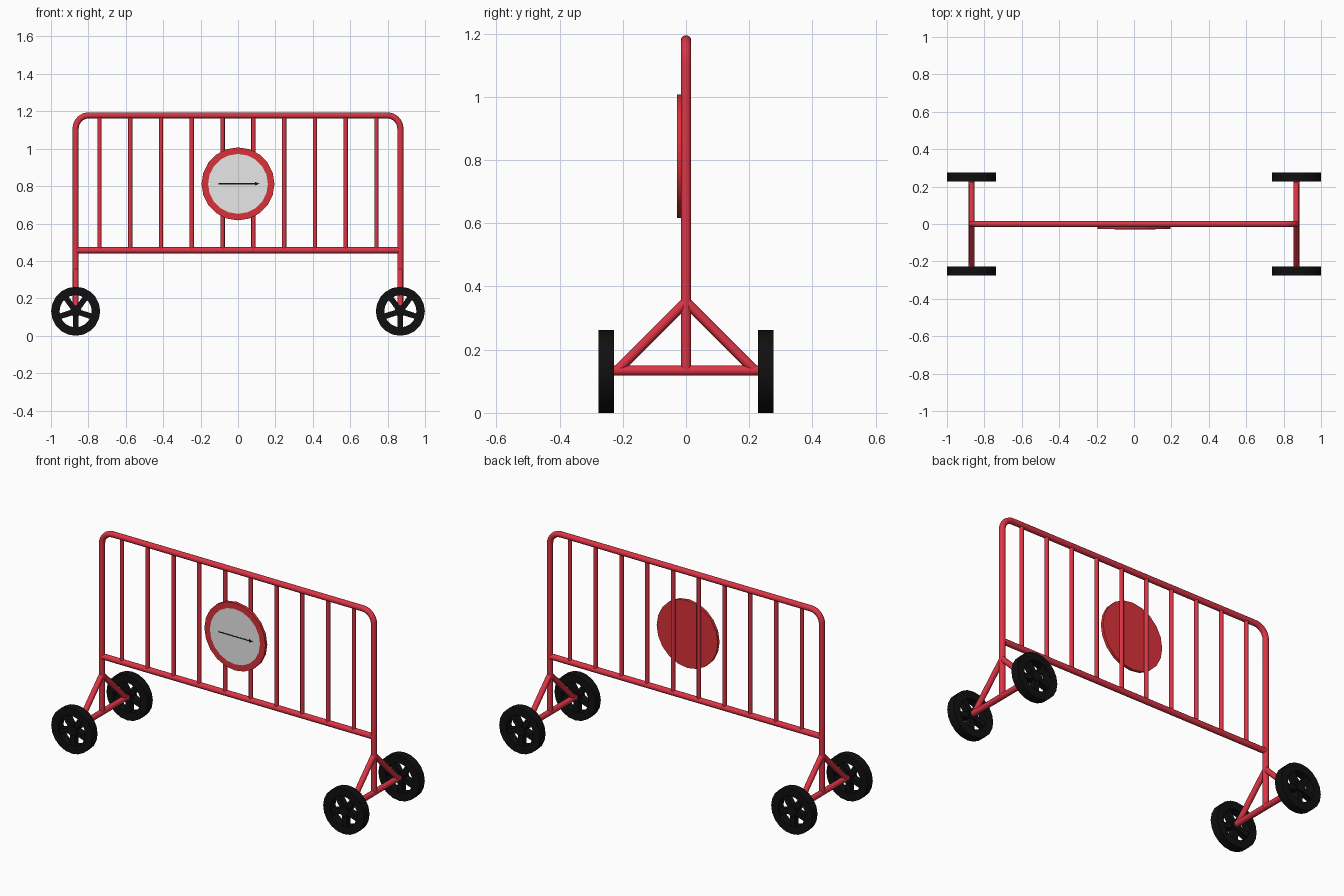
import bpy, bmesh, math
from mathutils import Matrix

if "Cube" in bpy.data.objects:
    bpy.data.objects.remove(bpy.data.objects["Cube"])


def mat(name, r, g, b):
    m = bpy.data.materials.new(name)
    m.diffuse_color = (r, g, b, 1)
    m.use_nodes = True
    m.node_tree.nodes["Principled BSDF"].inputs["Base Color"].default_value = m.diffuse_color
    return m


RED = mat("frame red", 0.72, 0.035, 0.06)
SIGN_RED = mat("sign red", 0.7, 0.032, 0.04)
WHITE = mat("sign white", 0.8, 0.8, 0.8)
BLACK = mat("rubber black", 0.005, 0.005, 0.005)

X = 0.868      # post position
TOP = 1.178    # top rail centre height
AXLE = 0.131   # wheel centre height


def tube(name, pts, r, m=RED):
    """Smooth round tube along a list of points."""
    c = bpy.data.curves.new(name, 'CURVE')
    c.dimensions = '3D'
    c.bevel_depth = r
    c.bevel_resolution = 4
    c.use_fill_caps = True
    s = c.splines.new('POLY')
    s.points.add(len(pts) - 1)
    for p, co in zip(s.points, pts):
        p.co = (*co, 1)
    s.use_smooth = True
    c.materials.append(m)
    o = bpy.data.objects.new(name, c)
    bpy.context.collection.objects.link(o)
    bpy.ops.object.select_all(action='DESELECT')
    o.select_set(True)
    bpy.context.view_layer.objects.active = o
    bpy.ops.object.convert(target='MESH')
    return o


def lathe(bm, profile, n, closed=True):
    """Revolve (radius, y) points about the y axis."""
    rings = []
    for r, y in profile:
        if r == 0:
            rings.append([bm.verts.new((0, y, 0))] * n)
        else:
            rings.append([bm.verts.new((r * math.cos(2 * math.pi * i / n), y,
                                        r * math.sin(2 * math.pi * i / n))) for i in range(n)])
    pairs = list(zip(rings, rings[1:]))
    if closed:
        pairs.append((rings[-1], rings[0]))
    for a, b in pairs:
        for i in range(n):
            j = (i + 1) % n
            bm.faces.new(list(dict.fromkeys((a[i], a[j], b[j], b[i]))))


def finish(bm, name, mats, smooth=False):
    bmesh.ops.recalc_face_normals(bm, faces=bm.faces)
    me = bpy.data.meshes.new(name)
    bm.to_mesh(me)
    bm.free()
    for m in mats:
        me.materials.append(m)
    o = bpy.data.objects.new(name, me)
    bpy.context.collection.objects.link(o)
    if smooth:
        bpy.ops.object.select_all(action='DESELECT')
        o.select_set(True)
        bpy.context.view_layer.objects.active = o
        bpy.ops.object.shade_smooth_by_angle(angle=math.radians(35))
    return o


# Outer hoop: posts and top rail with rounded corners
R = 0.07
arc = [(X - R + R * math.cos(a), 0, TOP - R + R * math.sin(a))
       for a in (math.radians(11.25 * i) for i in range(9))]
hoop = [(X, 0, AXLE)] + arc + [(-x, y, z) for x, y, z in reversed(arc)] + [(-X, 0, AXLE)]
tube("outer_hoop", hoop, 0.0165)

# Lower rail and upright bars
tube("lower_rail", [(-X, 0, 0.457), (X, 0, 0.457)], 0.0165)
for i in range(10):
    x = (i - 4.5) * 0.1645
    tube("upright_bar", [(x, 0, 0.457), (x, 0, TOP)], 0.0115)

# Wheel mesh: tyre ring, hub and five spokes, shared by all wheels
W = 0.0245
bm = bmesh.new()
lathe(bm, [(0.131, -W), (0.131, W), (0.086, W), (0.086, -W)], 20)
lathe(bm, [(0, -W), (0.03, -W), (0.03, W), (0, W)], 20, closed=False)
for k in range(5):
    a = math.radians(-90 + 72 * k)
    m = (Matrix.Rotation(-a, 4, 'Y') @ Matrix.Translation((0.055, 0, 0))
         @ Matrix.Diagonal((0.075, 0.036, 0.03, 1)))
    bmesh.ops.create_cube(bm, size=1, matrix=m)
wheel = finish(bm, "wheel", [BLACK], smooth=True)
wheel.location = (X, -0.252, AXLE)

# Axles, braces and the remaining wheels
for sx in (-X, X):
    tube("axle", [(sx, -0.24, AXLE + 0.003), (sx, 0.24, AXLE + 0.003)], 0.0165)
    for s in (-1, 1):
        tube("brace", [(sx, s * 0.215, 0.137), (sx, 0, 0.352)], 0.0155)
        if (sx, s) != (X, -1):
            w = bpy.data.objects.new("wheel", wheel.data)
            w.location = (sx, s * 0.252, AXLE)
            bpy.context.collection.objects.link(w)

# Round sign with red rim and white face
bm = bmesh.new()
lathe(bm, [(0, -0.011), (0.195, -0.011), (0.195, -0.028), (0.16, -0.028), (0, -0.028)],
      20, closed=False)
for f in bm.faces:
    c = f.calc_center_median()
    if c.y < -0.027 and math.hypot(c.x, c.z) < 0.155:
        f.material_index = 1
sign = finish(bm, "round_sign", [SIGN_RED, WHITE], smooth=True)
sign.location.z = 0.812

# Thin arrow plate on the sign
bm = bmesh.new()
outline = [(-0.105, -0.003), (0.09, -0.003), (0.09, -0.01), (0.115, 0),
           (0.09, 0.01), (0.09, 0.003), (-0.105, 0.003)]
face = bm.faces.new([bm.verts.new((x, -0.0275, z)) for x, z in outline])
ext = bmesh.ops.extrude_face_region(bm, geom=[face])
for v in ext["geom"]:
    if isinstance(v, bmesh.types.BMVert):
        v.co.y -= 0.0015
arrow = finish(bm, "sign_arrow", [BLACK])
arrow.location.z = 0.813
